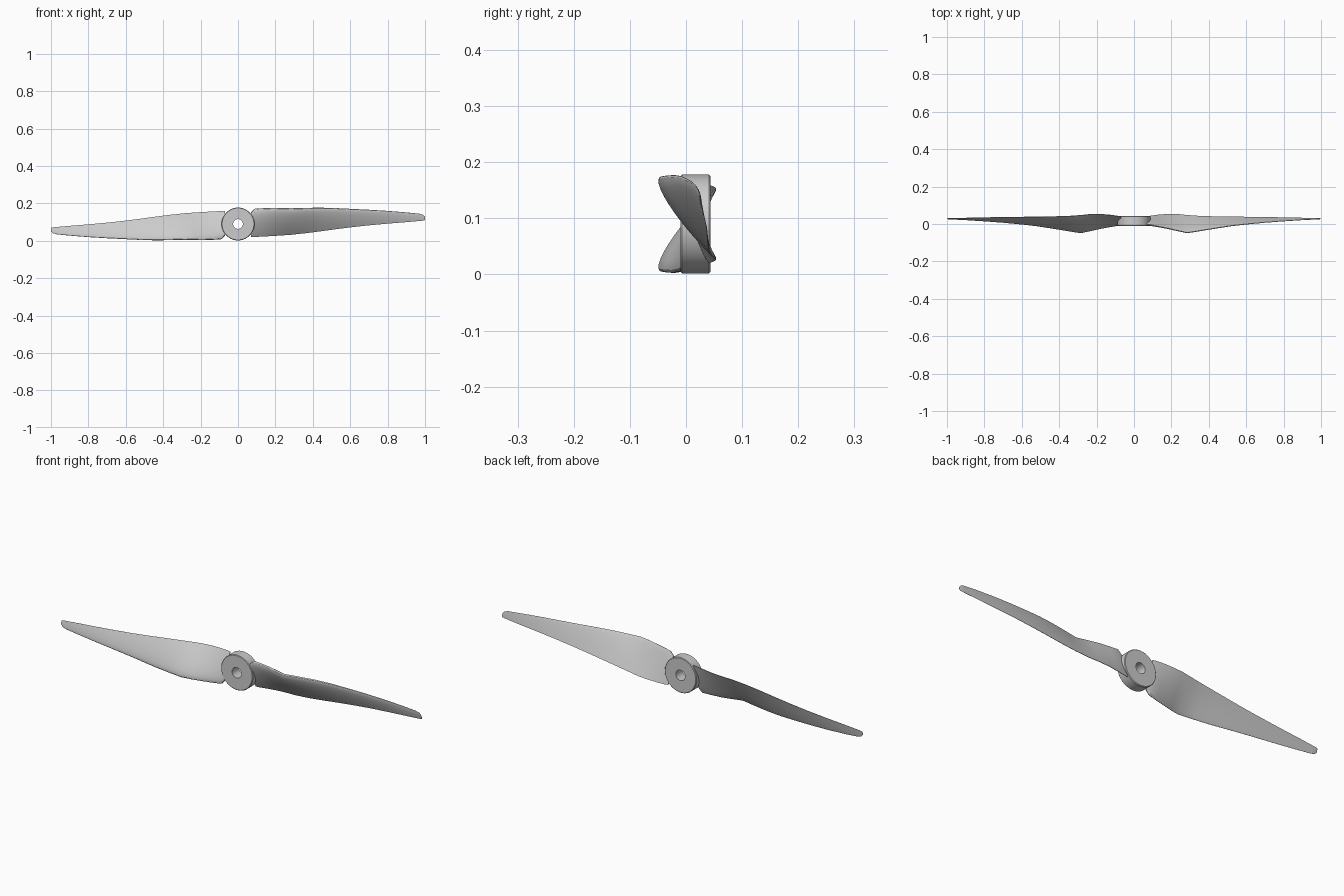
import bpy, bmesh, math

if "Cube" in bpy.data.objects:
    bpy.data.objects.remove(bpy.data.objects["Cube"])

CZ = 0.09  # height of the propeller axis


def make_object(name, rings, close_rings, cap):
    """Skin a list of equal-length closed point rings into a smooth mesh."""
    bm = bmesh.new()
    rows = [[bm.verts.new(p) for p in ring] for ring in rings]
    n = len(rows[0])
    pairs = list(zip(rows, rows[1:]))
    if close_rings:
        pairs.append((rows[-1], rows[0]))
    for a, b in pairs:
        for i in range(n):
            j = (i + 1) % n
            bm.faces.new((a[i], a[j], b[j], b[i]))
    if cap:
        bm.faces.new(rows[0])
        bm.faces.new(rows[-1])
    bmesh.ops.recalc_face_normals(bm, faces=bm.faces)
    mesh = bpy.data.meshes.new(name)
    bm.to_mesh(mesh)
    bm.free()
    ob = bpy.data.objects.new(name, mesh)
    bpy.context.collection.objects.link(ob)
    bpy.ops.object.select_all(action='DESELECT')
    ob.select_set(True)
    bpy.context.view_layer.objects.active = ob
    bpy.ops.object.shade_smooth_by_angle(angle=math.radians(22))
    return ob


# Hub: bevelled ring turned about the y axis, with a shaft hole
profile = [(0.026, -0.010), (0.085, -0.010), (0.088, -0.007),
           (0.088, 0.041), (0.085, 0.044), (0.026, 0.044)]
hub_rings = []
for k in range(64):
    a = 2 * math.pi * k / 64
    hub_rings.append([(r * math.cos(a), y, CZ + r * math.sin(a)) for r, y in profile])
make_object("hub", hub_rings, True, False)

# Blade stations: x, leading edge y z, trailing edge y z, thickness / chord
stations = [
    (0.070, -0.002, 0.152, 0.040, 0.022, 0.15),
    (0.088, -0.004, 0.171, 0.043, 0.021, 0.15),
    (0.130, -0.012, 0.174, 0.049, 0.023, 0.14),
    (0.180, -0.022, 0.176, 0.053, 0.026, 0.14),
    (0.230, -0.034, 0.176, 0.053, 0.029, 0.14),
    (0.285, -0.046, 0.174, 0.047, 0.033, 0.14),
    (0.360, -0.034, 0.176, 0.042, 0.041, 0.13),
    (0.440, -0.021, 0.177, 0.040, 0.051, 0.13),
    (0.520, -0.009, 0.175, 0.039, 0.062, 0.12),
    (0.600, 0.000, 0.171, 0.038, 0.072, 0.12),
    (0.700, 0.009, 0.166, 0.037, 0.083, 0.11),
    (0.800, 0.016, 0.160, 0.035, 0.092, 0.10),
    (0.900, 0.022, 0.152, 0.033, 0.100, 0.09),
    (0.970, 0.025, 0.145, 0.031, 0.106, 0.08),
    (0.990, 0.026, 0.139, 0.031, 0.108, 0.08),
    (1.000, 0.026, 0.127, 0.030, 0.111, 0.08),
]


def section(x, ly, lz, ty, tz, t):
    """Airfoil ring: rounded leading edge, cambered front, flat back."""
    cy, cz = ty - ly, tz - lz
    steps = 14
    us = [0.5 - 0.5 * math.cos(math.pi * i / steps) for i in range(steps + 1)]
    thick = lambda u: 2.2 * (math.sqrt(u) - u) * (1 - 0.15 * u) + 0.9 * u * (1 - u)
    front = [(u, 0.8 * t * thick(u) + 0.006) for u in us]
    back = [(u, -0.22 * t * thick(u) - 0.006) for u in reversed(us)]
    # normal to the chord, facing the front
    return [(x, ly + u * cy + v * cz, lz + u * cz - v * cy) for u, v in front + back]


# Two blades, the second turned half a revolution about the axis
blade = [section(*s) for s in stations]
make_object("right_blade", blade, False, True)
make_object("left_blade", [[(-x, y, 2 * CZ - z) for x, y, z in r] for r in blade], False, True)
